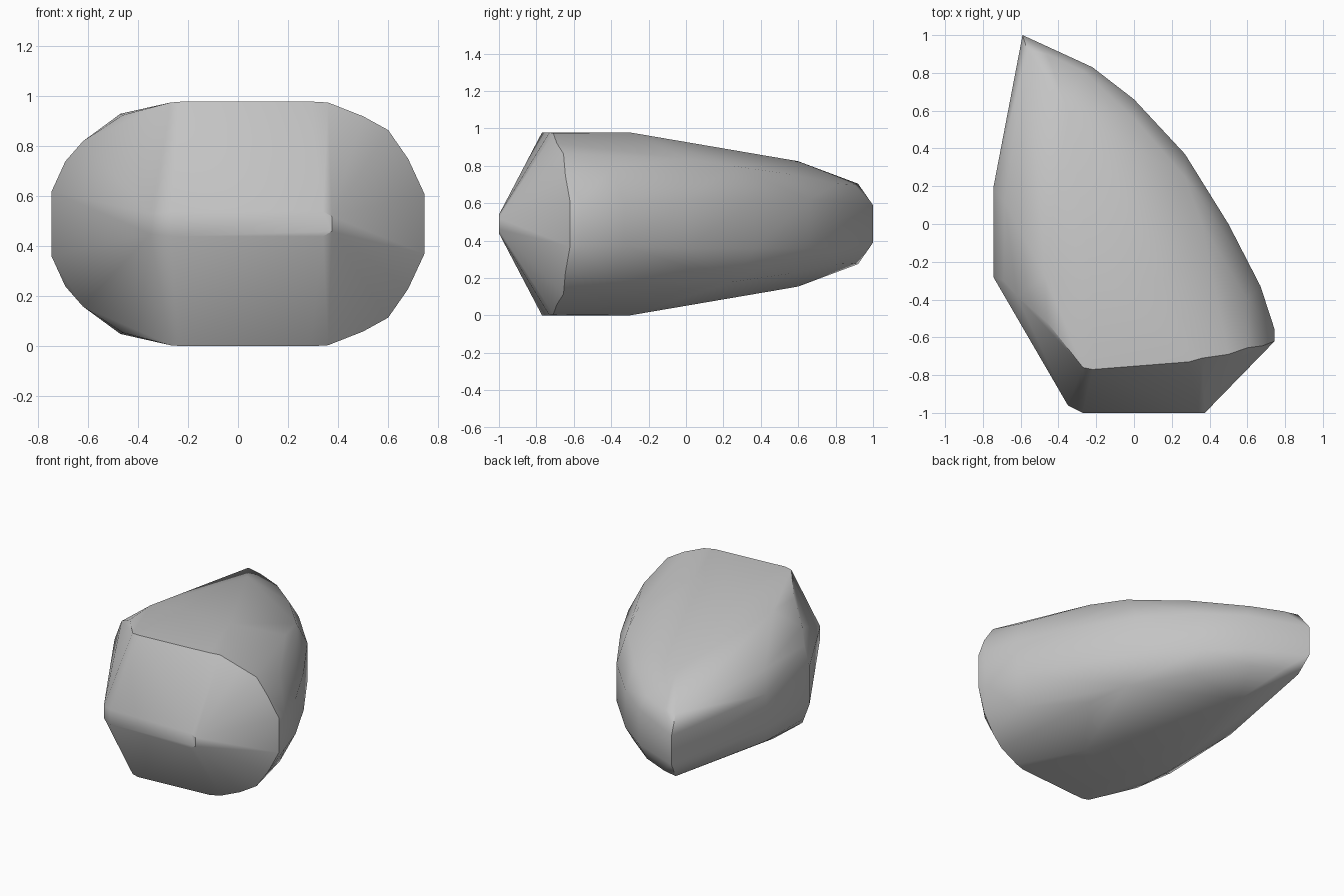
import bpy, bmesh, math

cube = bpy.data.objects.get("Cube")
if cube:
    bpy.data.objects.remove(cube)

MID = 0.489  # height of the mirror plane

# Corners of the stone: x, y, half height above the mid plane
blunt_front = [(-.35, -.96, .04), (-.27, -1, .05), (.34, -1, .05), (.375, -1, .03)]
front_rim = [(-.62, -.38, .33), (-.46, -.52, .435), (-.27, -.76, .485), (-.22, -.77, MID),
             (.29, -.73, MID), (.36, -.71, .485), (.5, -.69, .43), (.6, -.655, .375),
             (.68, -.645, .26), (.745, -.62, .12)]
crown = [(-.22, -.3, MID), (.15, -.3, MID), (-.47, -.28, .44), (-.35, .6, .335)]
left_side = [(-.745, -.28, .13), (-.69, -.3, .25), (-.745, .19, .12), (-.685, .12, .25)]
right_side = [(.745, -.56, .12), (.67, -.33, .12), (.5, 0, .13), (.27, .37, .13),
              (0, .66, .13), (-.22, .83, .12)]
right_ridge = [(.6, -.4, .3), (.36, 0, .35), (.27, .25, .31), (0, .56, .265), (-.27, .81, .215)]
tail = [(-.59, 1, .1), (-.565, .92, .215), (-.46, .9, .21)]

# Wrap the mirrored corners in a tight skin
bm = bmesh.new()
for x, y, h in blunt_front + front_rim + crown + left_side + right_side + right_ridge + tail:
    for side in (-1, 1):
        bm.verts.new((x, y, MID + side * h))
hull = bmesh.ops.convex_hull(bm, input=bm.verts)
loose = {g for g in hull["geom_interior"] + hull["geom_unused"] if isinstance(g, bmesh.types.BMVert)}
bmesh.ops.delete(bm, geom=list(loose), context='VERTS')
bmesh.ops.dissolve_limit(bm, angle_limit=math.radians(1), verts=bm.verts, edges=bm.edges)
bmesh.ops.recalc_face_normals(bm, faces=bm.faces)

mesh = bpy.data.meshes.new("stone")
bm.to_mesh(mesh)
bm.free()
stone = bpy.data.objects.new("stone", mesh)
bpy.context.collection.objects.link(stone)

# Plain grey stone
grey = bpy.data.materials.new("stone_grey")
grey.use_nodes = True
colour = (.55, .55, .55, 1)
grey.diffuse_color = colour
grey.node_tree.nodes["Principled BSDF"].inputs["Base Color"].default_value = colour
mesh.materials.append(grey)

# Soft facets with a crisp front rim
bpy.ops.object.select_all(action='DESELECT')
stone.select_set(True)
bpy.context.view_layer.objects.active = stone
bpy.ops.object.shade_smooth_by_angle(angle=math.radians(35))
